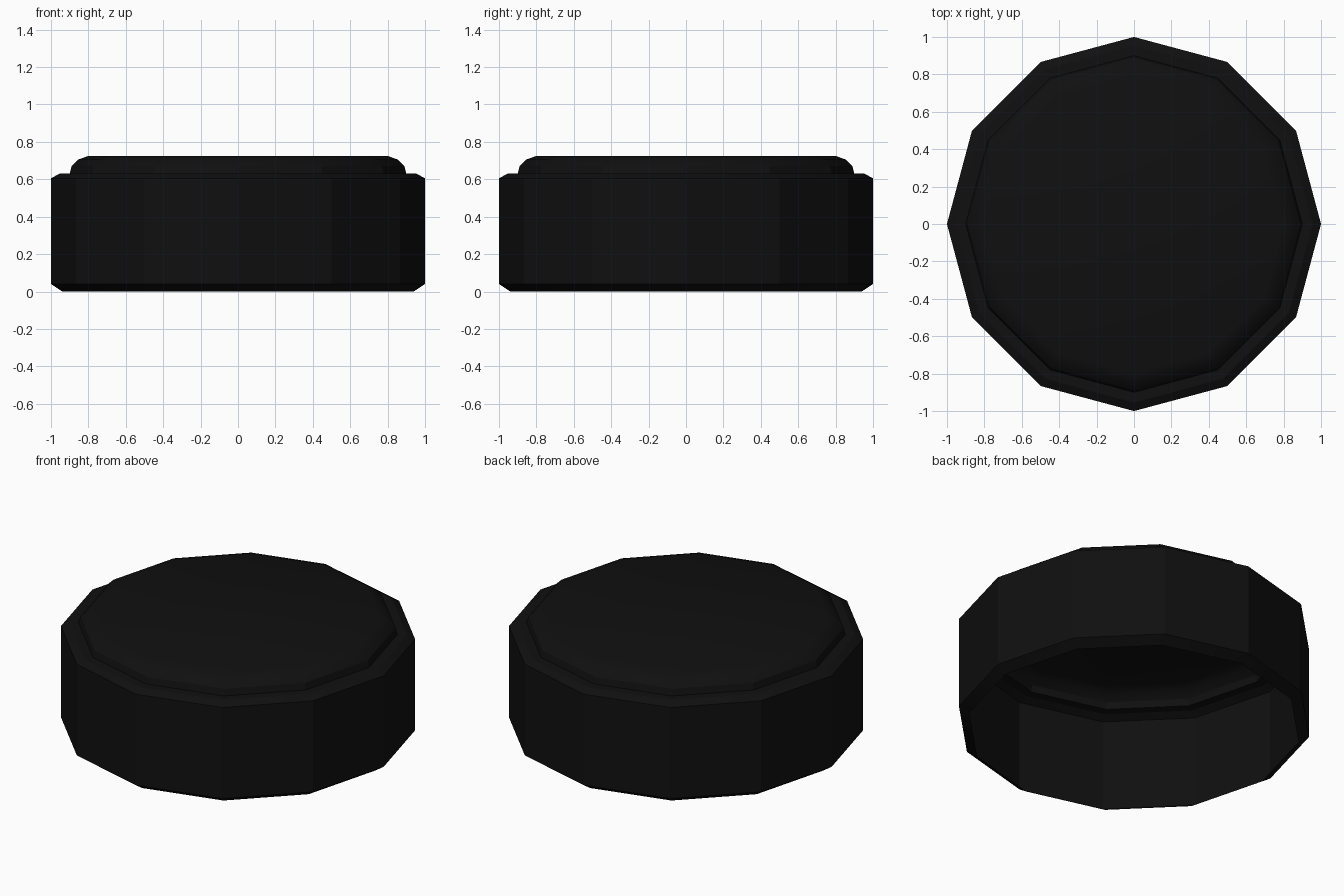
import bpy, bmesh
from math import cos, sin, tau, radians

if "Cube" in bpy.data.objects:
    bpy.data.objects.remove(bpy.data.objects["Cube"])

SIDES = 12

# Black material
black = bpy.data.materials.new("black_plastic")
black.diffuse_color = (0.005, 0.005, 0.005, 1)
black.use_nodes = True
black.node_tree.nodes["Principled BSDF"].inputs["Base Color"].default_value = black.diffuse_color


def lathe(name, profile, cap_top=False):
    """Open shell turned around z from (radius, height) points, top to bottom."""
    bm = bmesh.new()
    rings = [[bm.verts.new((r * cos(tau * i / SIDES), r * sin(tau * i / SIDES), z))
              for i in range(SIDES)] for r, z in profile]
    for upper, lower in zip(rings, rings[1:]):
        for i in range(SIDES):
            j = (i + 1) % SIDES
            bm.faces.new((lower[i], lower[j], upper[j], upper[i]))
    if cap_top:
        bm.faces.new(rings[0])
    mesh = bpy.data.meshes.new(name)
    bm.to_mesh(mesh)
    bm.free()
    obj = bpy.data.objects.new(name, mesh)
    bpy.context.collection.objects.link(obj)
    mesh.materials.append(black)
    bpy.ops.object.select_all(action='DESELECT')
    obj.select_set(True)
    bpy.context.view_layer.objects.active = obj
    bpy.ops.object.shade_smooth_by_angle(angle=radians(28))
    return obj


# Hollow cap, open underneath: raised rounded top, ledge, wall, bottom lip
lathe("hollow_cap", [(0.80, 0.725), (0.855, 0.705), (0.89, 0.67), (0.90, 0.63),
                     (0.955, 0.63), (1.0, 0.605), (1.0, 0.04), (0.94, 0.0)],
      cap_top=True)
